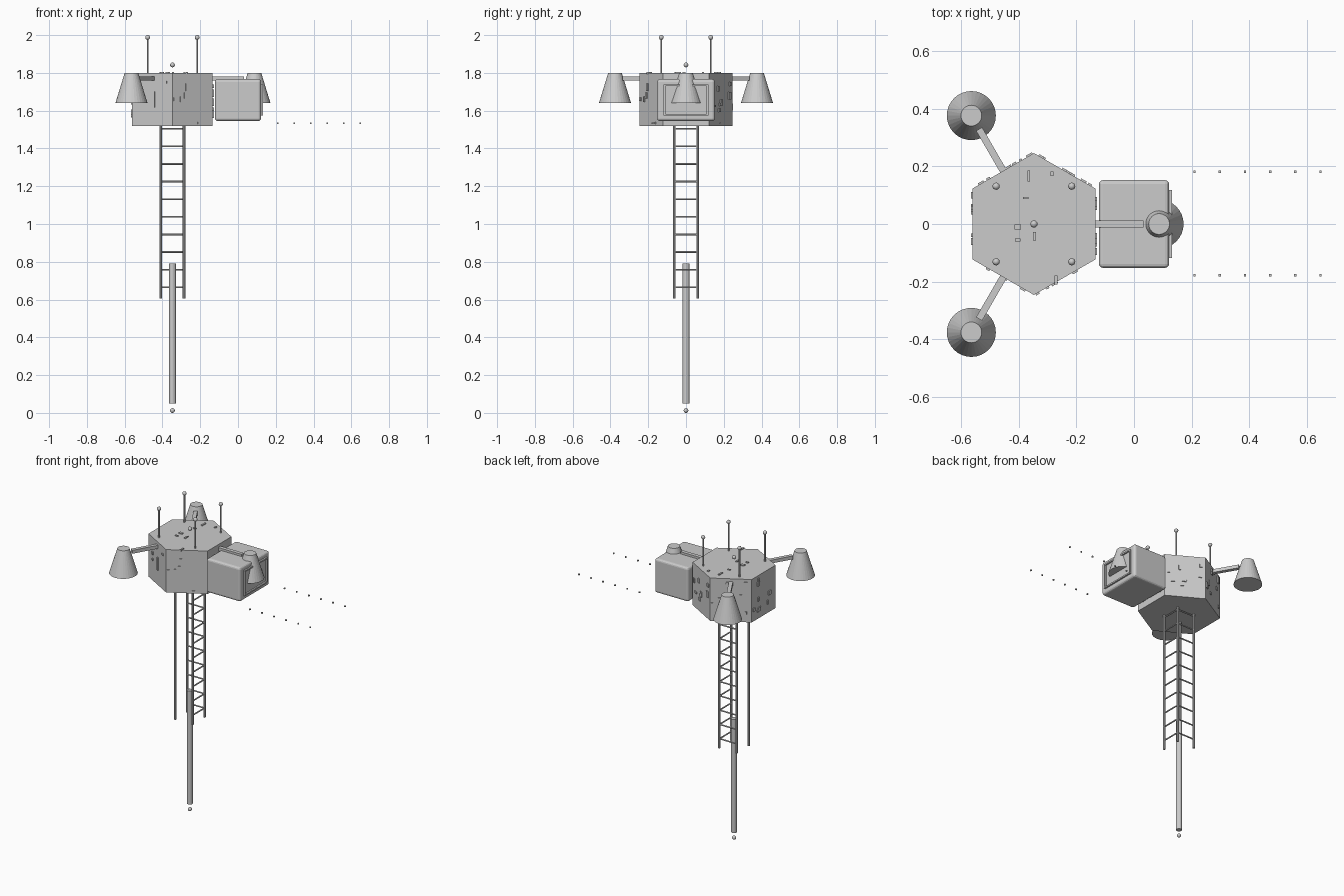
import bpy, bmesh, math, random
from mathutils import Vector, Matrix

if "Cube" in bpy.data.objects:
    bpy.data.objects.remove(bpy.data.objects["Cube"], do_unlink=True)

random.seed(4)
CENTRE = Vector((-0.347, 0, 0))   # axis of the hexagonal hub
APOTHEM = 0.213
BASE, ROOF = 1.52, 1.80

grey = bpy.data.materials.new("light_grey")
grey.use_nodes = True
grey.diffuse_color = (0.6, 0.6, 0.6, 1)
grey.node_tree.nodes["Principled BSDF"].inputs["Base Color"].default_value = (0.6, 0.6, 0.6, 1)


def finish(name, bm, smooth=False):
    mesh = bpy.data.meshes.new(name)
    bm.to_mesh(mesh)
    bm.free()
    mesh.materials.append(grey)
    for p in mesh.polygons:
        p.use_smooth = smooth
    ob = bpy.data.objects.new(name, mesh)
    bpy.context.collection.objects.link(ob)
    return ob


def add_box(bm, centre, size, turn=0.0):
    m = Matrix.Translation(centre) @ Matrix.Rotation(turn, 4, 'Z') @ Matrix.Diagonal((*size, 1))
    bmesh.ops.create_cube(bm, size=1, matrix=m)


def add_rod(bm, a, b, r1, r2=None, sides=8, turn=0.0):
    a, b = Vector(a), Vector(b)
    d = b - a
    m = (Matrix.Translation((a + b) / 2) @ d.to_track_quat('Z', 'Y').to_matrix().to_4x4()
         @ Matrix.Rotation(turn, 4, 'Z'))
    bmesh.ops.create_cone(bm, cap_ends=True, segments=sides, radius1=r1,
                          radius2=r1 if r2 is None else r2, depth=d.length, matrix=m)


def ball(name, centre, r=0.0125):
    bm = bmesh.new()
    bmesh.ops.create_uvsphere(bm, u_segments=16, v_segments=10, radius=r,
                              matrix=Matrix.Translation(centre))
    return finish(name, bm, True)


def spoke(angle, dist, z, side=0.0):
    """Point at a distance from the hub axis, shifted sideways along the wall."""
    c, s = math.cos(angle), math.sin(angle)
    return CENTRE + Vector((c * dist - s * side, s * dist + c * side, z))


# Hexagonal hub, with corners towards the front and back
bm = bmesh.new()
hub_radius = APOTHEM / math.cos(math.pi / 6)
bmesh.ops.create_cone(bm, cap_ends=True, segments=6, radius1=hub_radius, radius2=hub_radius,
                      depth=ROOF - BASE,
                      matrix=Matrix.Translation(CENTRE + Vector((0, 0, (BASE + ROOF) / 2))))
if min(abs(v.co.x - CENTRE.x) for v in bm.verts) > 0.01:
    bmesh.ops.rotate(bm, verts=bm.verts, cent=CENTRE, matrix=Matrix.Rotation(math.pi / 6, 3, 'Z'))
finish("hub", bm)

# Small equipment blocks on the hub walls: sideways offset, height, width, tallness
front_blocks = {
    4: [(0.01, 1.66, 0.012, 0.085), (-0.06, 1.70, 0.014, 0.02),
        (-0.06, 1.66, 0.012, 0.014), (0.08, 1.75, 0.02, 0.012)],
    5: [(-0.036, 1.725, 0.014, 0.04), (-0.11, 1.66, 0.014, 0.02), (-0.07, 1.66, 0.012, 0.03),
        (-0.045, 1.68, 0.016, 0.03), (0.04, 1.535, 0.02, 0.01)],
}
bm = bmesh.new()
for k in range(6):
    angle = k * math.pi / 3
    blocks = front_blocks.get(k) or [
        (random.uniform(-0.11, 0.11), random.uniform(1.56, 1.77),
         random.uniform(0.01, 0.025), random.uniform(0.01, 0.045)) for _ in range(8)]
    for side, z, w, h in blocks:
        add_box(bm, spoke(angle, APOTHEM, z, side), (0.012, w, h), angle)
finish("wall_blocks", bm)

# Small equipment blocks on the roof
bm = bmesh.new()
for x, y, w, d in [(-0.365, 0.167, 0.01, 0.038), (-0.284, 0.174, 0.01, 0.016),
                   (-0.375, 0.09, 0.018, 0.008), (-0.403, -0.01, 0.024, 0.017),
                   (-0.403, -0.055, 0.018, 0.01), (-0.345, -0.042, 0.01, 0.03),
                   (-0.27, -0.194, 0.01, 0.03)]:
    add_box(bm, (x, y, ROOF), (w, d, 0.012))
finish("roof_blocks", bm)

# Antennas with ball tips, and the floating marker balls
for x in (-0.131, 0.131):
    for y in (-0.131, 0.131):
        bm = bmesh.new()
        p = CENTRE + Vector((x, y, 0))
        add_rod(bm, p + Vector((0, 0, ROOF - 0.01)), p + Vector((0, 0, 1.985)), 0.005)
        finish("antenna_rod", bm)
        ball("antenna_tip", p + Vector((0, 0, 1.9875)))
ball("roof_marker", CENTRE + Vector((0, 0, 1.842)))
ball("bottom_marker", CENTRE + Vector((0, 0, 0.0125)))

# Three thruster cones on arms
for k in range(3):
    angle = k * 2 * math.pi / 3
    bm = bmesh.new()
    add_box(bm, spoke(angle, 0.285, 1.77), (0.19, 0.024, 0.022), angle)
    finish("thruster_arm", bm)
    bm = bmesh.new()
    add_rod(bm, spoke(angle, 0.434, 1.64), spoke(angle, 0.434, 1.80), 0.085, 0.036, 32)
    finish("thruster_cone", bm)

# Cabin with rounded edges
bm = bmesh.new()
add_box(bm, (0, 0, 1.656), (0.244, 0.304, 0.222))
cabin = finish("cabin", bm)
bevel = cabin.modifiers.new("rounded_edges", 'BEVEL')
bevel.width = 0.014
bevel.segments = 3

# Frame around the cabin's end window
bm = bmesh.new()
for s in (-1, 1):
    add_box(bm, (0.125, 0, 1.657 + s * 0.078), (0.014, 0.236, 0.009))
    add_box(bm, (0.125, s * 0.114, 1.657), (0.014, 0.009, 0.156))
finish("window_frame", bm)

# Lattice mast: four rails, rungs on two neighbouring sides
bm = bmesh.new()
R = 0.062
for x in (-R, R):
    for y in (-R, R):
        add_rod(bm, CENTRE + Vector((x, y, 0.605)), CENTRE + Vector((x, y, BASE + 0.01)), 0.0075)
finish("mast_rails", bm)
bm = bmesh.new()
for i in range(10):
    z = 0.665 + i * 0.0933
    corner = CENTRE + Vector((R, R, z))
    add_rod(bm, corner, CENTRE + Vector((R, -R, z)), 0.0045)
    add_rod(bm, corner, CENTRE + Vector((-R, R, z)), 0.0045)
finish("mast_rungs", bm)

# Central boom below the mast
bm = bmesh.new()
add_rod(bm, CENTRE + Vector((0, 0, 0.05)), CENTRE + Vector((0, 0, 0.79)), 0.0175, sides=16)
finish("boom", bm)

# Two rows of guide lights leading to the cabin
bm = bmesh.new()
for i in range(6):
    for y in (-0.178, 0.181):
        add_box(bm, (0.21 + i * 0.0873, y, 1.533), (0.008, 0.008, 0.008))
finish("guide_lights", bm)
